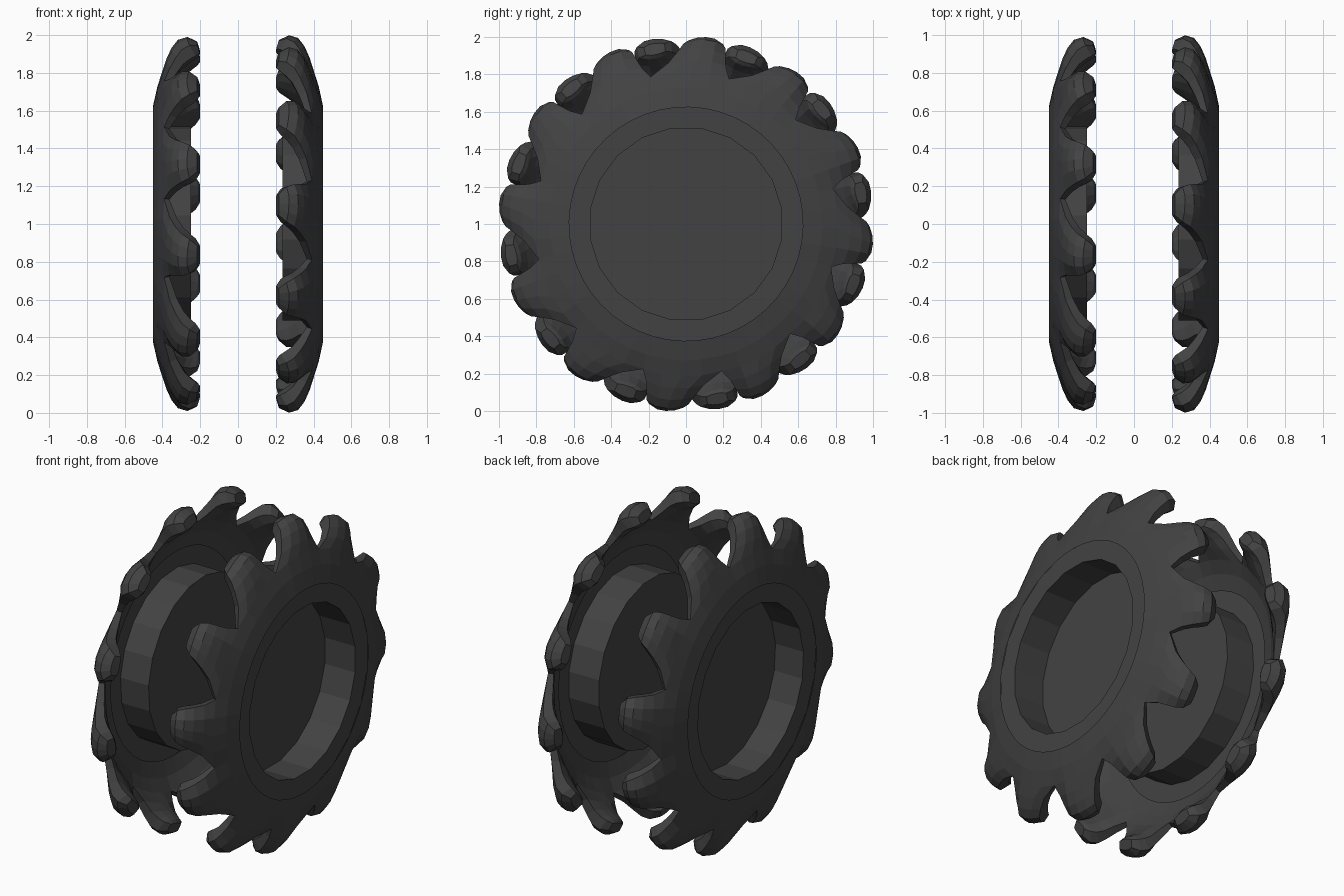
import bpy, bmesh
from math import sin, cos, pi, radians
from mathutils import Matrix

if "Cube" in bpy.data.objects:
    bpy.data.objects.remove(bpy.data.objects["Cube"])

TEETH = 12
TIP = 84          # angle of one tooth tip, seen from +x

mat = bpy.data.materials.new("dark_rubber")
mat.diffuse_color = (0.055, 0.055, 0.055, 1)
mat.use_nodes = True
mat.node_tree.nodes["Principled BSDF"].inputs["Base Color"].default_value = mat.diffuse_color

# outer r, outer x, inner r, inner x, trailing angle, leading angle, edge dip
ROWS = [
    (0.625, 0.450, 0.625, 0.430, -19.5, 10.5, 0.0),
    (0.730, 0.427, 0.715, 0.400, -19.5, 10.5, 0.2),
    (0.815, 0.400, 0.785, 0.355, -19.5, 10.5, 0.4),
    (0.880, 0.380, 0.830, 0.305, -12.2, 8.2, 0.5),
    (0.945, 0.352, 0.865, 0.265, -8.8, 7.2, 0.55),
    (0.990, 0.318, 0.885, 0.235, -6.8, 6.6, 0.5),
    (1.005, 0.270, 0.900, 0.212, -5.3, 5.6, 0.45),
    (0.980, 0.218, 0.920, 0.200, -3.2, 3.4, 0.3),
]
COLS = [(0, 1.0), (0.25, 0.3), (0.5, 0.0), (0.75, 0.1), (1, 1.0)]
VALLEY = 2        # row where teeth separate


def finish(bm, name, matrix):
    bmesh.ops.remove_doubles(bm, verts=bm.verts, dist=0.0005)
    bmesh.ops.recalc_face_normals(bm, faces=bm.faces)
    bm.transform(matrix)
    me = bpy.data.meshes.new(name)
    bm.to_mesh(me)
    bm.free()
    me.materials.append(mat)
    ob = bpy.data.objects.new(name, me)
    bpy.context.collection.objects.link(ob)
    return ob


def polar(bm, r, x, deg):
    a = radians(deg)
    return bm.verts.new((x, r * cos(a), r * sin(a)))


def tread(name, matrix):
    bm = bmesh.new()
    for k in range(TEETH):
        outer, inner = [], []
        for ro, xo, ri, xi, a, b, dip in ROWS:
            rm, xm = (ro + ri) / 2, (xo + xi) / 2
            o_row, i_row = [], []
            for u, edge in COLS:
                f = 1 - dip * edge
                ang = TIP + 360 / TEETH * k - (a + (b - a) * u)
                o_row.append(polar(bm, rm + (ro - rm) * f, xm + (xo - xm) * f, ang))
                i_row.append(polar(bm, rm + (ri - rm) * f, xm + (xi - xm) * f, ang))
            outer.append(o_row)
            inner.append(i_row)
        n, m = len(ROWS), len(COLS)
        # outer and inner skins
        for g in (outer, inner):
            for i in range(n - 1):
                for j in range(m - 1):
                    bm.faces.new((g[i][j], g[i][j + 1], g[i + 1][j + 1], g[i + 1][j]))
        # tooth flanks
        for i in range(VALLEY, n - 1):
            for j in (0, m - 1):
                bm.faces.new((outer[i][j], outer[i + 1][j], inner[i + 1][j], inner[i][j]))
        # tooth tip
        for j in range(m - 1):
            bm.faces.new((outer[-1][j], outer[-1][j + 1], inner[-1][j + 1], inner[-1][j]))
    return finish(bm, name, matrix)


def hub(name, depth, matrix, sides=20):
    bm = bmesh.new()
    step = 360 / sides
    # flat lip, straight wall, then the disc
    rings = [[polar(bm, r, x, step * (i + 0.5)) for i in range(sides)]
             for r, x in ((0.640, 0.441), (0.517, 0.441), (0.517, depth))]
    for ra, rb in zip(rings, rings[1:]):
        for i in range(sides):
            j = (i + 1) % sides
            bm.faces.new((ra[i], ra[j], rb[j], rb[i]))
    bm.faces.new(rings[-1])
    return finish(bm, name, matrix)


# the second half is the first turned about the vertical axis, rolled slightly
up = Matrix.Translation((0, 0, 1))
turned = up @ Matrix.Rotation(radians(4), 4, 'X') @ Matrix.Rotation(pi, 4, 'Z')
for side, depth, mtx in (("right", 0.235, up), ("left", 0.25, turned)):
    tread(side + "_tread", mtx)
    hub(side + "_hub", depth, mtx)
